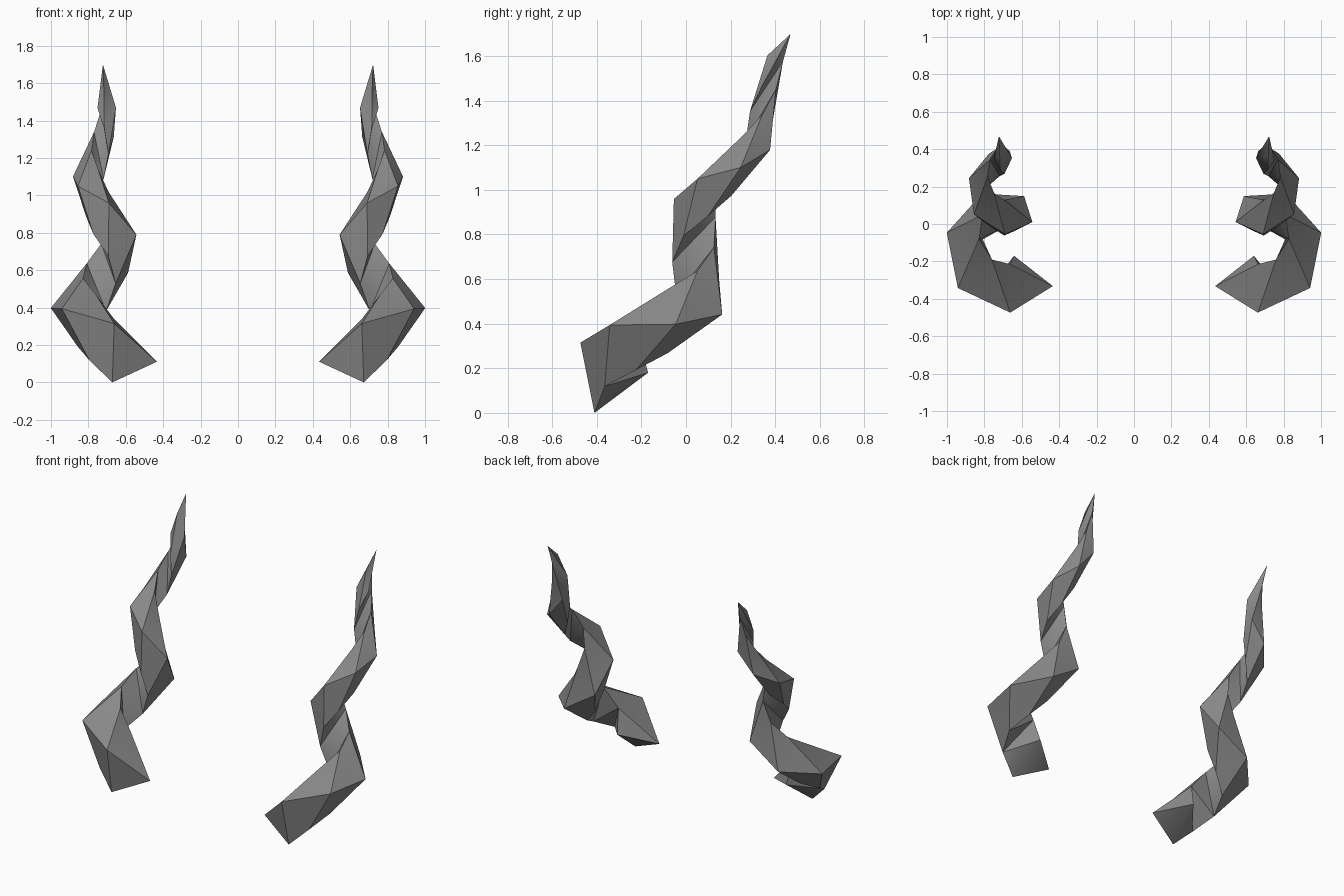
import bpy, bmesh, math
from mathutils import Matrix, Vector

cube = bpy.data.objects.get("Cube")
if cube:
    bpy.data.objects.remove(cube, do_unlink=True)

grey = bpy.data.materials.new("horn_grey")
grey.use_nodes = True
colour = (0.25, 0.25, 0.25, 1)
grey.diffuse_color = colour
grey.node_tree.nodes["Principled BSDF"].inputs["Base Color"].default_value = colour

RINGS = 14
RISE = 0.1267            # travel along the axis per ring
LENGTH = RISE * 16.5     # height at which the taper would vanish
TURN = math.radians(60)

# Horn axis leans backwards; local z runs along it
lean = Matrix.Rotation(-math.atan2(0.417, 0.909), 4, 'X')
base = Vector((0.747, -0.271, -0.038))
drift = -0.006           # sideways wander of the axis per unit of height

# Triangular section, off the axis: outer, lower and inner ridge
section = [Vector((-0.313, -0.077, 0)),
           Vector((-0.071, -0.096, -0.133)),
           Vector((-0.112, 0.044, 0.131))]


def ridge_point(k, p):
    """Screw a section point up the axis, then narrow it by its height."""
    q = Matrix.Rotation(TURN * k, 3, 'Z') @ p
    height = q.z + RISE * k
    taper = 1 - height / LENGTH
    return base + Vector((q.x * taper + drift * height, q.y * taper, height))


def build_horn(name, side):
    bm = bmesh.new()
    place = Matrix.Diagonal((side, 1, 1, 1)) @ lean
    rings = [[bm.verts.new(place @ ridge_point(k, p)) for p in section]
             for k in range(RINGS)]

    # End caps, and sides split along the outward diagonal
    bm.faces.new(rings[0])
    bm.faces.new(rings[-1])
    for low, high in zip(rings, rings[1:]):
        for i in range(3):
            j = (i + 1) % 3
            bm.faces.new((low[i], low[j], high[i]))
            bm.faces.new((low[j], high[j], high[i]))
    bmesh.ops.recalc_face_normals(bm, faces=bm.faces)

    mesh = bpy.data.meshes.new(name)
    bm.to_mesh(mesh)
    bm.free()
    mesh.materials.append(grey)
    horn = bpy.data.objects.new(name, mesh)
    bpy.context.collection.objects.link(horn)
    bpy.ops.object.select_all(action='DESELECT')
    horn.select_set(True)
    bpy.context.view_layer.objects.active = horn
    bpy.ops.object.shade_smooth_by_angle(angle=math.radians(45))


build_horn("left_horn", 1)
build_horn("right_horn", -1)
